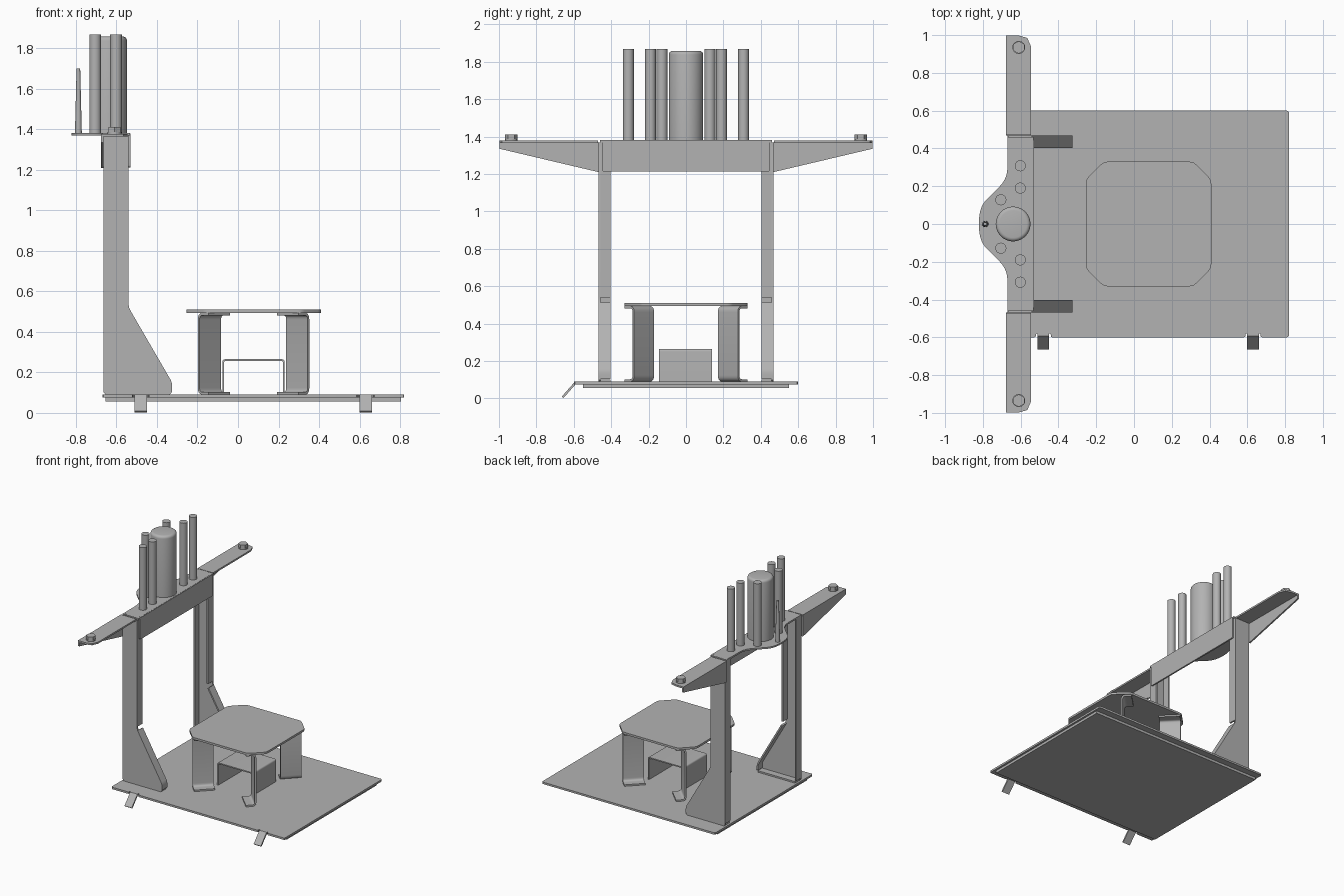
import bpy, bmesh, math
from mathutils import Vector

cube = bpy.data.objects.get("Cube")
if cube:
    bpy.data.objects.remove(cube)

grey = bpy.data.materials.new("plain_grey_metal")
grey.use_nodes = True
COLOUR = (0.45, 0.45, 0.45, 1)
grey.diffuse_color = COLOUR
grey.node_tree.nodes["Principled BSDF"].inputs["Base Color"].default_value = COLOUR
SHEET = 0.012
parts = []


def finish(name, bm):
    bmesh.ops.recalc_face_normals(bm, faces=bm.faces)
    mesh = bpy.data.meshes.new(name)
    bm.to_mesh(mesh)
    bm.free()
    mesh.materials.append(grey)
    ob = bpy.data.objects.new(name, mesh)
    bpy.context.collection.objects.link(ob)
    parts.append(ob)
    return ob


def rounded(pts, radius, steps=5, closed=True):
    """Replace the corners of a 2D path by curved fillets."""
    pts = [Vector(p) for p in pts]
    out = []
    for i, p in enumerate(pts):
        if not closed and i in (0, len(pts) - 1):
            out.append(p)
            continue
        a, b = pts[i - 1] - p, pts[(i + 1) % len(pts)] - p
        r = min(radius, a.length * 0.45, b.length * 0.45)
        start, end = p + a.normalized() * r, p + b.normalized() * r
        for k in range(steps + 1):
            t = k / steps
            out.append(start * (1 - t) ** 2 + p * 2 * t * (1 - t) + end * t * t)
    return out


def prism(name, pts, axis, lo, hi):
    """Extrude a 2D outline along an axis."""
    place = {"x": lambda p, d: (d, p[0], p[1]),
             "y": lambda p, d: (p[0], d, p[1]),
             "z": lambda p, d: (p[0], p[1], d)}[axis]
    bm = bmesh.new()
    low = [bm.verts.new(place(p, lo)) for p in pts]
    high = [bm.verts.new(place(p, hi)) for p in pts]
    bm.faces.new(low)
    bm.faces.new(high)
    for i in range(len(pts)):
        j = (i + 1) % len(pts)
        bm.faces.new((low[i], low[j], high[j], high[i]))
    return finish(name, bm)


def strip_outline(path, thick=SHEET):
    """Thicken an open 2D path towards its left side."""
    path = [Vector(p) for p in path]
    inner = []
    for i, p in enumerate(path):
        d1 = (p - path[i - 1]).normalized() if i else None
        d2 = (path[i + 1] - p).normalized() if i < len(path) - 1 else None
        d1, d2 = d1 or d2, d2 or d1
        n = Vector((-d1.y - d2.y, d1.x + d2.x)).normalized()
        inner.append(p + n * thick / max(0.3, n.dot(Vector((-d1.y, d1.x)))))
    return path + inner[::-1]


def rect(a0, a1, b0, b1):
    return [(a0, b0), (a1, b0), (a1, b1), (a0, b1)]


def cylinder(name, x, y, z0, z1, r, top=None, sides=32, bevel=0):
    bm = bmesh.new()
    bmesh.ops.create_cone(bm, cap_ends=True, segments=sides, radius1=r,
                          radius2=r if top is None else top, depth=z1 - z0)
    bmesh.ops.translate(bm, verts=bm.verts, vec=(x, y, (z0 + z1) / 2))
    if bevel:
        rim = [e for e in bm.edges if all(v.co.z > z1 - 0.001 for v in e.verts)]
        bmesh.ops.bevel(bm, geom=rim, offset=bevel, segments=4, profile=0.5,
                        affect="EDGES")
    return finish(name, bm)


# Base plate with relief notches around the two bent tabs
tabs = (-0.48, 0.63)
outline = [(-0.67, -0.6)]
for t in tabs:
    outline += [(t - 0.04, -0.6), (t - 0.04, -0.58), (t + 0.04, -0.58), (t + 0.04, -0.6)]
outline += [(0.82, -0.6), (0.82, 0.6), (-0.67, 0.6)]
prism("base_plate", rounded(outline, 0.012, 3), "z", 0.075, 0.09)
prism("base_underlay", rect(-0.655, 0.805, -0.55, 0.55), "z", 0.056, 0.075)
for t in tabs:
    path = [(-0.655, 0.002), (-0.588, 0.078), (-0.57, 0.078)]
    prism("base_tab", strip_outline(path), "x", t - 0.031, t + 0.031)

# Folded sheet posts with gussets
side = [(-0.665, 0.092), (-0.325, 0.092), (-0.325, 0.15), (-0.54, 0.52),
        (-0.54, 1.368), (-0.665, 1.368)]
for s in (-1, 1):
    outer, inner = s * 0.468, s * 0.403
    prism("post_side", rounded(side, 0.02, 4), "y", outer, outer - s * SHEET)
    prism("post_front_flange", rect(-0.552, -0.54, 0.54, 1.368), "y", outer, inner)
    prism("post_back_flange", rect(-0.665, -0.653, 0.11, 1.368), "y", outer, inner)
    slope = rounded([(-0.325, 0.105), (-0.325, 0.15), (-0.535, 0.512)], 0.03, closed=False)
    prism("gusset_flange", strip_outline(slope), "y", outer, inner)
    prism("post_foot", rect(-0.655, -0.335, 0.09, 0.102), "y", outer, inner)

# Crossbeam: top sheet with rear bulge, and a folded front face
half = [(-0.535, 0.46), (-0.67, 0.46), (-0.67, 0.24), (-0.81, 0.1)]
plate = half + [(-0.825, 0.0)] + [(x, -y) for x, y in reversed(half)]
prism("beam_top", rounded(plate, 0.06), "z", 1.37, 1.382)
prism("beam_top_bar", rect(-0.67, -0.532, -0.46, 0.46), "z", 1.369, 1.381)
prism("beam_front", rounded(rect(-0.447, 0.447, 1.212, 1.38), 0.012), "x", -0.542, -0.53)

# Side arms with tapered rear webs and hex nuts
for s in (-1, 1):
    arm = [(-0.677, s * 0.47), (-0.545, s * 0.47), (-0.545, s * 0.94),
           (-0.565, s * 0.985), (-0.61, s * 0.998), (-0.677, s * 0.998)]
    prism("arm_top", arm, "z", 1.365, 1.378)
    web = [(s * 0.468, 1.37), (s * 0.998, 1.37), (s * 0.998, 1.335), (s * 0.468, 1.21)]
    prism("arm_web", web, "x", -0.677, -0.665)
    cylinder("arm_washer", -0.61, s * 0.935, 1.378, 1.386, 0.034)
    cylinder("arm_nut", -0.61, s * 0.935, 1.386, 1.412, 0.034, sides=6)

# Upright rods, tank and pin on the crossbeam
for s in (-1, 1):
    for x, y in ((-0.602, 0.308), (-0.602, 0.19), (-0.705, 0.128)):
        cylinder("rod", x, s * y, 1.38, 1.868, 0.029)
cylinder("tank", -0.64, 0, 1.38, 1.858, 0.092, sides=48, bevel=0.02)
cylinder("pin", -0.788, 0, 1.38, 1.7, 0.017, top=0.009)

# Table top with clipped corners
CX = 0.077
w, h, c = 0.332, 0.33, 0.095
top = [(w, h - c), (w - c, h), (c - w, h), (-w, h - c),
       (-w, c - h), (c - w, -h), (w - c, -h), (w, c - h)]
prism("table_top", rounded([(CX + x, y) for x, y in top], 0.02, 3), "z", 0.494, 0.51)

# Diagonal C-shaped table legs
leg_path = rounded([(0.075, 0.09), (0.0, 0.09), (0.0, 0.494), (0.075, 0.494)],
                   0.035, closed=False)
leg_outline = strip_outline(leg_path[::-1])
for sx in (-1, 1):
    for sy in (-1, 1):
        leg = prism("table_leg", leg_outline, "y", -0.075, 0.075)
        fold = Vector((-sx, sy, 0)).normalized()
        run = Vector((sx, sy, 0)).normalized()
        centre = Vector((CX + sx * 0.222, sy * 0.224, 0))
        for v in leg.data.vertices:
            x, y, z = v.co
            v.co = centre + fold * x + run * y + Vector((0, 0, z))
        bm = bmesh.new()
        bm.from_mesh(leg.data)
        bmesh.ops.recalc_face_normals(bm, faces=bm.faces)
        bm.to_mesh(leg.data)
        bm.free()

# Bent cover under the table
cover = rounded([(0.23, 0.09), (0.23, 0.265), (-0.077, 0.265), (-0.077, 0.09)],
                0.015, closed=False)
prism("cover", strip_outline(cover, 0.009), "y", -0.145, 0.14)

# Smooth the round surfaces, keep folds sharp
bpy.ops.object.select_all(action="DESELECT")
for ob in parts:
    ob.select_set(True)
bpy.context.view_layer.objects.active = parts[0]
bpy.ops.object.shade_smooth_by_angle(angle=math.radians(30))
